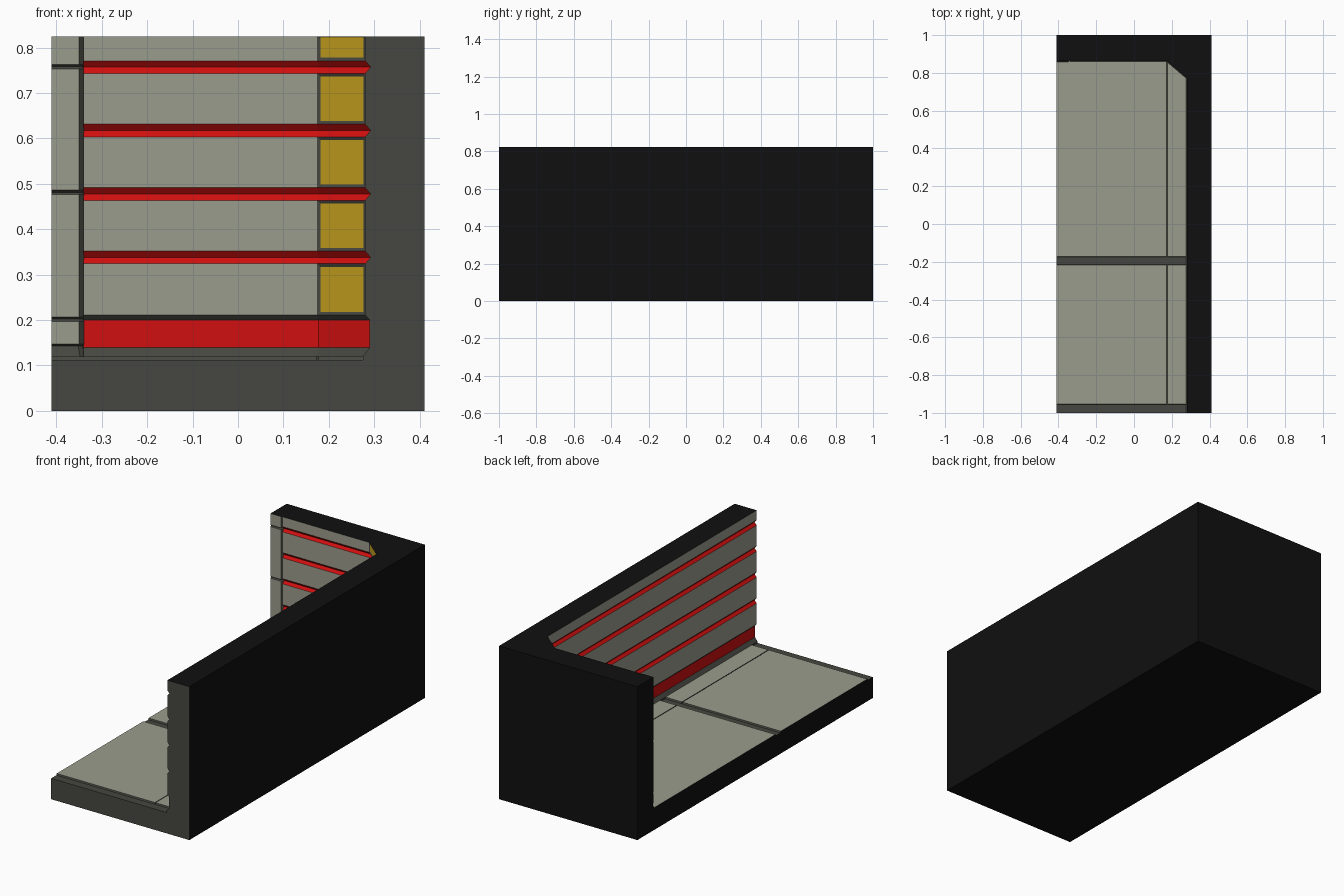
import bpy, bmesh
from mathutils import Vector

if "Cube" in bpy.data.objects:
    bpy.data.objects.remove(bpy.data.objects["Cube"])

H, W = 0.824, 0.411
LIGHT, DARK, RED, YELLOW, BLACK = range(5)


def make_mat(name, rgb):
    m = bpy.data.materials.new(name)
    m.diffuse_color = (*rgb, 1)
    m.use_nodes = True
    m.node_tree.nodes["Principled BSDF"].inputs["Base Color"].default_value = m.diffuse_color
    return m


MATS = [make_mat("light_grey", (0.33, 0.335, 0.27)),
        make_mat("dark_grey", (0.062, 0.062, 0.052)),
        make_mat("red", (0.64, 0.005, 0.005)),
        make_mat("yellow", (0.58, 0.36, 0.014)),
        make_mat("black", (0.005, 0.005, 0.005))]


def finish(bm, name):
    me = bpy.data.meshes.new(name)
    bm.to_mesh(me)
    bm.free()
    for m in MATS:
        me.materials.append(m)
    ob = bpy.data.objects.new(name, me)
    bpy.context.collection.objects.link(ob)
    return ob


def offset_path(path, d):
    """Shift a plan polyline to its right by d with mitred corners."""
    pts = [Vector(p) for p in path]
    dirs = [(b - a).normalized() for a, b in zip(pts, pts[1:])]
    nor = [Vector((v.y, -v.x)) for v in dirs]
    out = []
    for i, p in enumerate(pts):
        a, b = nor[max(i - 1, 0)], nor[min(i, len(nor) - 1)]
        out.append(p + (a + b) * (d / (1 + a.dot(b))))
    return out


def sweep(path, outer, profile, rule, end_mats):
    """Wall solid: profile rows (depth, z) follow the path, closed by the outer corners."""
    bm = bmesh.new()
    rows = [[bm.verts.new((p.x, p.y, z)) for p in offset_path(path, d)] for d, z, _ in profile]
    lo = [bm.verts.new((x, y, 0)) for x, y in outer]
    hi = [bm.verts.new((x, y, H)) for x, y in outer]

    def face(vs, mat):
        f = bm.faces.new(vs)
        f.material_index = mat
        return f

    special = []
    for r, (a, b) in enumerate(zip(rows, rows[1:])):
        for s in range(len(path) - 1):
            mat = rule(profile[r + 1][2], s)
            f = face((a[s], a[s + 1], b[s + 1], b[s]), DARK if mat == YELLOW else mat)
            if mat == YELLOW:
                special.append(f)
    face(rows[0] + lo[::-1], BLACK)
    face(rows[-1] + hi[::-1], BLACK)
    for i in range(len(outer) - 1):
        face((lo[i], lo[i + 1], hi[i + 1], hi[i]), BLACK)
    face([r[0] for r in rows] + [hi[0], lo[0]], end_mats[0])
    face([r[-1] for r in rows] + [hi[-1], lo[-1]], end_mats[1])
    bmesh.ops.recalc_face_normals(bm, faces=bm.faces[:])
    # recessed yellow panels
    if special:
        bmesh.ops.inset_individual(bm, faces=special, thickness=0.01, depth=-0.003)
        for f in special:
            f.material_index = YELLOW
            for v in f.verts:
                if v.co.z > H - 0.02:
                    v.co.z = H - 0.001
    return bm


# Wall profile: skirting, red recess, then panels split by red V grooves
profile = [(-0.005, 0, DARK), (-0.005, 0.12, DARK), (0.01, 0.14, DARK),
           (0.01, 0.2, RED), (0, 0.211, DARK)]
for k in range(4):
    z = 0.338 + 0.1397 * k
    profile += [(0, z - 0.014, LIGHT), (0.012, z, RED), (0, z + 0.014, RED)]
profile.append((0, H, LIGHT))
wall_path = [(0.28, -1), (0.28, 0.775), (0.174, 0.865), (-0.34, 0.865)]
finish(sweep(wall_path, [(W, -1), (W, 1), (-0.34, 1)], profile,
             lambda m, s: YELLOW if (s == 1 and m == LIGHT) else m,
             (DARK, DARK)), "corner_wall")

# End column with light blocks, dark seams and a dark bevelled edge
col = [(-0.005, 0, DARK), (-0.005, 0.12, DARK), (0.006, 0.143, DARK), (0, 0.147, DARK)]
for z in (0.202, 0.481, 0.758):
    col += [(0, z - 0.005, LIGHT), (0.006, z, DARK), (0, z + 0.005, DARK)]
col.append((0, H, LIGHT))
finish(sweep([(-0.339, 0.873), (-0.35, 0.863), (-W, 0.863)], [(-0.339, 1), (-W, 1)], col,
             lambda m, s: DARK if s == 0 else m, (DARK, BLACK)), "end_column")


def block(name, x0, x1, y0, y1, z0, z1, inset, rule):
    """Box whose top may be drawn in along y; faces coloured by their normal."""
    bm = bmesh.new()
    bmesh.ops.create_cube(bm, size=1)
    for v in bm.verts:
        top = v.co.z > 0
        v.co = (x1 if v.co.x > 0 else x0,
                (y1 - inset * top) if v.co.y > 0 else (y0 + inset * top),
                z1 if top else z0)
    bm.normal_update()
    for f in bm.faces:
        f.material_index = rule(f.normal)
    return finish(bm, name)


# Floor base and raised tiles in two rows, with a narrow strip beside the wall
block("floor_base", -W, 0.275, -1, 0.87, 0, 0.112, 0,
      lambda n: DARK if n.z > 0.5 or n.y < -0.5 else BLACK)
for i, (y0, y1) in enumerate(((-0.958, -0.212), (-0.178, 0.875))):
    for name, x0, x1 in (("floor_tile", -W, 0.173), ("floor_strip", 0.177, 0.279)):
        block(f"{name}_{i + 1}", x0, x1, y0, y1, 0.105, 0.12, 0.006,
              lambda n: LIGHT if n.z > 0.9 else BLACK if n.x < -0.9 else DARK)
